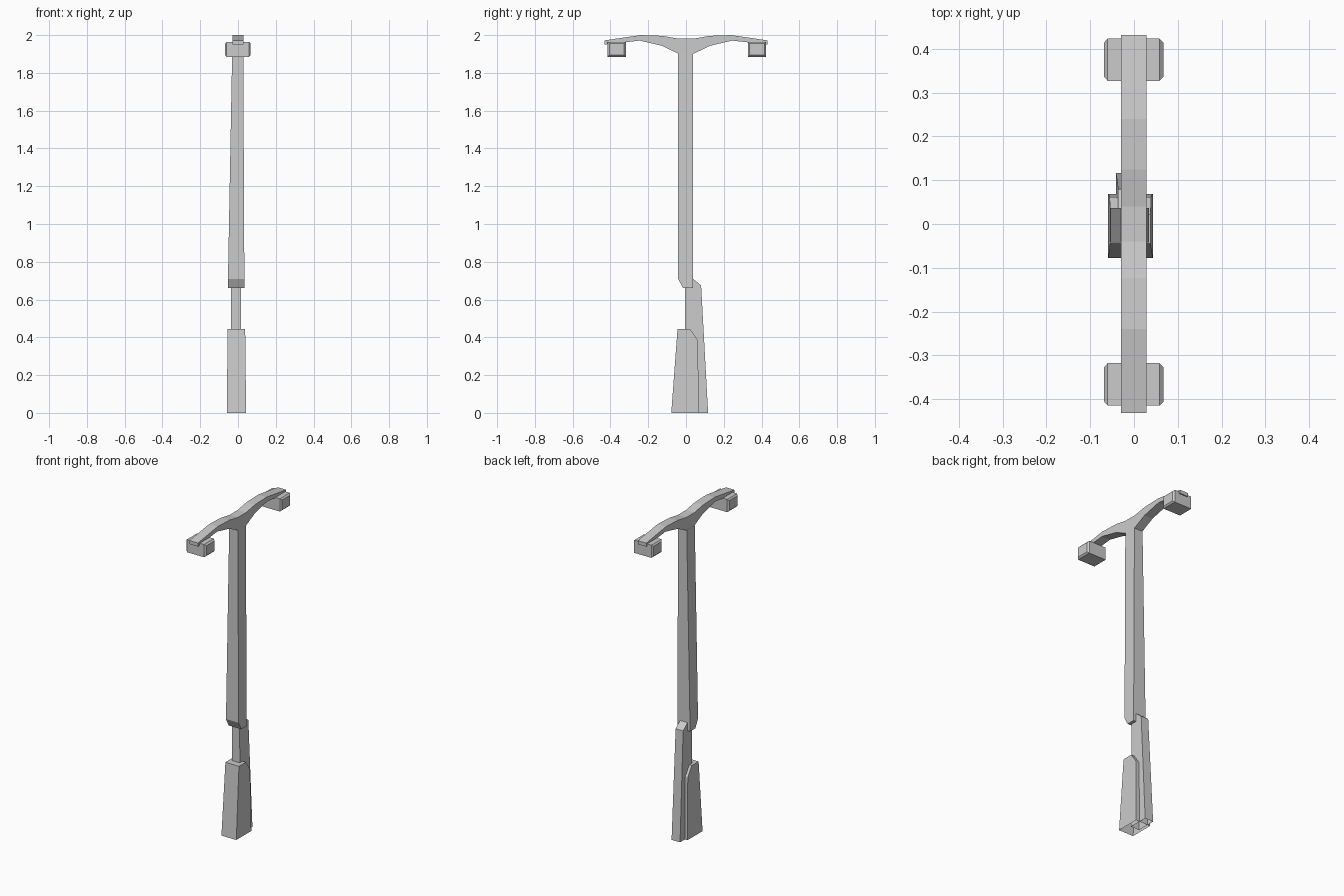
import bpy, bmesh

cube = bpy.data.objects.get("Cube")
if cube:
    bpy.data.objects.remove(cube, do_unlink=True)

metal = bpy.data.materials.new("light grey metal")
metal.use_nodes = True
GREY = (0.6, 0.6, 0.6, 1)
metal.diffuse_color = GREY
metal.node_tree.nodes["Principled BSDF"].inputs["Base Color"].default_value = GREY


def finish(name, bm, open_bottom=False):
    bmesh.ops.recalc_face_normals(bm, faces=bm.faces)
    if open_bottom:
        base = [f for f in bm.faces if all(v.co.z < 0.001 for v in f.verts)]
        bmesh.ops.delete(bm, geom=base, context="FACES")
    mesh = bpy.data.meshes.new(name)
    bm.to_mesh(mesh)
    bm.free()
    mesh.materials.append(metal)
    obj = bpy.data.objects.new(name, mesh)
    bpy.context.collection.objects.link(obj)
    return obj


def prism(name, profile, low, high, open_bottom=False):
    """Side profile (y, z) spread across x; low/high are x ranges at its bottom and top."""
    bm = bmesh.new()
    z0 = min(z for y, z in profile)
    z1 = max(z for y, z in profile)
    sides = []
    for i in (0, 1):
        sides.append([bm.verts.new((low[i] + (high[i] - low[i]) * (z - z0) / (z1 - z0), y, z))
                      for y, z in profile])
    bm.faces.new(sides[0])
    bm.faces.new(reversed(sides[1]))
    n = len(profile)
    for i in range(n):
        j = (i + 1) % n
        bm.faces.new((sides[0][i], sides[1][i], sides[1][j], sides[0][j]))
    return finish(name, bm, open_bottom)


# Ground sleeve with chamfered rear shoulder
prism("base_sleeve",
      [(-0.078, 0), (0.069, 0), (0.062, 0.385), (0.022, 0.443), (-0.045, 0.443)],
      (-0.059, 0.043), (-0.055, 0.038), True)

# Rear support post passing through the sleeve
prism("support_post",
      [(-0.005, 0), (0.117, 0), (0.08, 0.675), (0.037, 0.71), (-0.005, 0.71)],
      (-0.041, 0.017), (-0.036, 0.015), True)

# Tall mast with a cut lower front edge
prism("mast",
      [(-0.042, 0.71), (-0.015, 0.66), (0.037, 0.66), (0.037, 1.9), (-0.042, 1.9)],
      (-0.054, 0.034), (-0.031, 0.028))

# Curved double arm, mirrored half profile
top = [(0.04, 1.981), (0.125, 1.996), (0.24, 2.0), (0.432, 1.972)]
under = [(0.432, 1.95), (0.245, 1.971), (0.125, 1.943), (0.038, 1.9)]
half = top + under
prism("double_arm", half + [(-y, z) for y, z in reversed(half)],
      (-0.03, 0.028), (-0.03, 0.028))

# Lamp heads with chamfered ends
for name, y0, y1 in (("front_lamp", -0.415, -0.318), ("rear_lamp", 0.327, 0.424)):
    bm = bmesh.new()
    rings = []
    for x, inset in ((-0.068, 0.009), (-0.06, 0), (0.058, 0), (0.067, 0.009)):
        a, b = y0 + inset, y1 - inset
        c, d = 1.885 + inset, 1.964 - inset
        rings.append([bm.verts.new((x, y, z)) for y, z in ((a, c), (b, c), (b, d), (a, d))])
    bm.faces.new(rings[0])
    bm.faces.new(rings[-1])
    for r, s in zip(rings, rings[1:]):
        for i in range(4):
            j = (i + 1) % 4
            bm.faces.new((r[i], r[j], s[j], s[i]))
    finish(name, bm)
